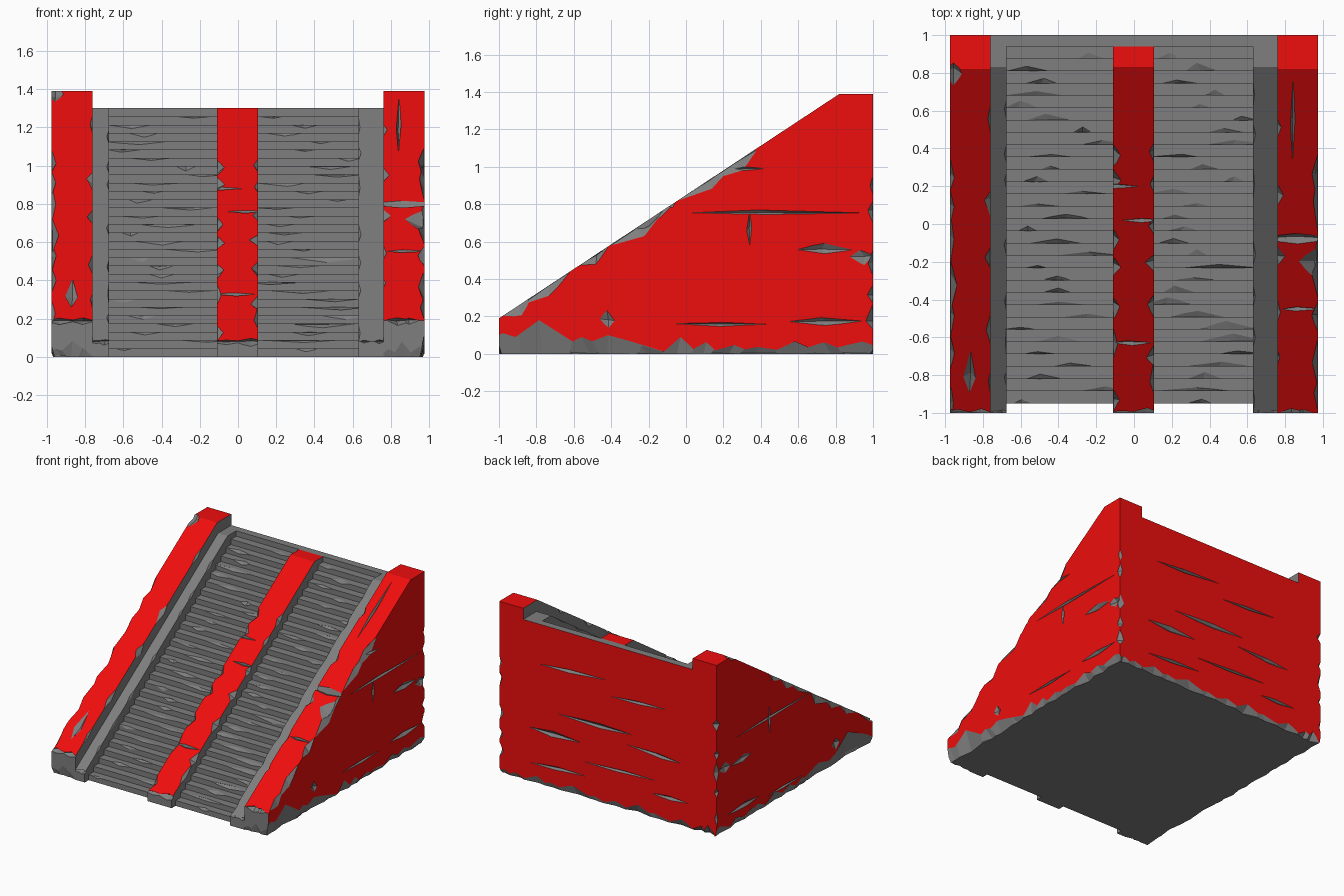
import bpy, bmesh, math, random
from mathutils import Vector, Matrix

if "Cube" in bpy.data.objects:
    bpy.data.objects.remove(bpy.data.objects["Cube"])

random.seed(7)
R = random.uniform


def material(name, col):
    m = bpy.data.materials.new(name)
    m.diffuse_color = (*col, 1)
    m.use_nodes = True
    m.node_tree.nodes["Principled BSDF"].inputs["Base Color"].default_value = m.diffuse_color
    return m


RED = material("red_paint", (0.86, 0.004, 0.004))
GREY = material("bare_stone", (0.21, 0.21, 0.21))


def make_object(name, bm):
    bmesh.ops.recalc_face_normals(bm, faces=bm.faces[:])
    me = bpy.data.meshes.new(name)
    bm.to_mesh(me)
    bm.free()
    me.materials.append(RED)
    me.materials.append(GREY)
    ob = bpy.data.objects.new(name, me)
    bpy.context.collection.objects.link(ob)
    return ob


def prism(name, profile, x0, x1, is_red):
    """Extrude a (y, z) profile along x; is_red picks painted faces by normal."""
    bm = bmesh.new()
    f = bm.faces.new([bm.verts.new((x0, y, z)) for y, z in profile])
    ext = bmesh.ops.extrude_face_region(bm, geom=[f])
    bmesh.ops.translate(bm, vec=(x1 - x0, 0, 0),
                        verts=[g for g in ext["geom"] if isinstance(g, bmesh.types.BMVert)])
    bmesh.ops.recalc_face_normals(bm, faces=bm.faces[:])
    for f in bm.faces:
        f.material_index = 0 if is_red(f.normal) else 1
    return make_object(name, bm)


def chip(bm, loc, size, rot=None):
    """Irregular octahedron used as a chipping tool."""
    M = Matrix.Translation(loc) @ (rot or Matrix.Identity(4))
    v = {}
    for ax in range(3):
        for s in (-1, 1):
            p = Vector([R(-0.15, 0.15) * k for k in size])
            p[ax] = s * size[ax] * R(0.75, 1.2)
            v[ax, s] = bm.verts.new(M @ p)
    for a in (-1, 1):
        for b in (-1, 1):
            for c in (-1, 1):
                bm.faces.new((v[0, a], v[1, b], v[2, c])).material_index = 1


def edge_chips(bm, a, b, n, size):
    """Random chips along an edge; size = (side, along, up)."""
    a, b = Vector(a), Vector(b)
    rot = (b - a).to_track_quat('Y', 'Z').to_matrix().to_4x4()
    for i in range(n):
        k = R(0.5, 1.15)
        chip(bm, a.lerp(b, (i + R(0.2, 0.8)) / n),
             (size[0] * k, size[1] * R(0.6, 1.3), size[2] * k), rot)


def carve(ob, bm):
    cutter = make_object("chip_cutter", bm)
    cutter.hide_render = True
    mod = ob.modifiers.new("chips", 'BOOLEAN')
    mod.operation, mod.solver, mod.use_self = 'DIFFERENCE', 'EXACT', True
    mod.object = cutter
    dg = bpy.context.evaluated_depsgraph_get()
    me = bpy.data.meshes.new_from_object(ob.evaluated_get(dg))
    ob.modifiers.clear()
    if len(me.polygons) > 5:
        ob.data = me
    bpy.data.objects.remove(cutter)


SLOPE = Matrix.Rotation(math.atan(0.66), 4, 'X')

# Side walls: sloped red cheeks with chipped edges, cracks and a worn base
for s, side in ((1, "right"), (-1, "left")):
    wall = prism(side + "_wall", [(-1, 0), (1, 0), (1, 1.39), (0.82, 1.39), (-1, 0.19)],
                 s * 0.76, s * 0.975,
                 lambda n: n.z > 0.3 or n.y > 0.9 or n.x * s > 0.9)
    bm = bmesh.new()
    xo, xi = s * 0.975, s * 0.76
    edge_chips(bm, (xo, -1, 0), (xo, -0.25, 0), 4, (0.05, 0.3, 0.19))
    edge_chips(bm, (xo, -0.3, 0), (xo, 1, 0), 8, (0.03, 0.17, 0.08))
    edge_chips(bm, (xo, -1, 0.19), (xo, 0.4, 1.114), 7, (0.035, 0.16, 0.06))
    edge_chips(bm, (xi, -0.95, 0.22), (xi, 0.7, 1.31), 5, (0.03, 0.08, 0.03))
    edge_chips(bm, (xo, 1, 0.05), (xo, 1, 1.0), 5, (0.04, 0.06, 0.04))
    edge_chips(bm, (xi, -1, 0.19), (xo, -1, 0.19), 2, (0.05, 0.08, 0.03))
    edge_chips(bm, (xi, -1, 0), (xo, -1, 0), 3, (0.02, 0.08, 0.08))
    edge_chips(bm, (xi, 1, 0), (xo, 1, 0), 2, (0.04, 0.1, 0.07))
    # cracks on the outer face: y, z, half length, half height
    for y, z, ly, lz in ((0.45, 0.755, 0.55, 0.014), (0.34, 0.67, 0.014, 0.11),
                         (0.74, 0.56, 0.14, 0.03), (0.94, 0.52, 0.08, 0.045),
                         (0.75, 0.175, 0.26, 0.02), (0.2, 0.16, 0.25, 0.012),
                         (0.3, 0.99, 0.15, 0.014), (-0.42, 0.18, 0.05, 0.05)):
        if s < 0:
            y, z = y - R(0, 0.15), z + R(-0.08, 0.04)
        chip(bm, (xo, y, z), (0.02, ly, lz))
    # worn patches on the sloping top
    if s > 0:
        chip(bm, (0.87, -0.08, 0.797), (0.2, 0.035, 0.03), SLOPE)
        chip(bm, (0.965, -0.2, 0.718), (0.09, 0.12, 0.03), SLOPE)
        chip(bm, (0.84, 0.55, 1.213), (0.016, 0.3, 0.02), SLOPE)
        chip(bm, (0.87, -0.45, 0.553), (0.12, 0.012, 0.02), SLOPE)
    else:
        chip(bm, (-0.87, -0.8, 0.322), (0.035, 0.17, 0.02), SLOPE)
        chip(bm, (-0.95, 0.8, 1.377), (0.05, 0.1, 0.03), SLOPE)
    carve(wall, bm)

# Back wall between the cheeks
back = prism("back_wall", [(0.94, 0), (1, 0), (1, 1.3), (0.94, 1.3)], -0.76, 0.76,
             lambda n: n.y > 0.9)
bm = bmesh.new()
edge_chips(bm, (-0.76, 1, 0), (0.76, 1, 0), 8, (0.03, 0.18, 0.08))
for x, z, lx, lz in ((0.35, 0.99, 0.3, 0.016), (-0.3, 0.9, 0.28, 0.014),
                     (0.1, 0.62, 0.35, 0.02), (-0.45, 0.52, 0.28, 0.018),
                     (0.5, 0.44, 0.24, 0.025), (-0.1, 0.3, 0.3, 0.015),
                     (0.45, 0.17, 0.26, 0.02), (-0.55, 0.2, 0.18, 0.02)):
    chip(bm, (x, 1, z), (lx, 0.02, lz), Matrix.Rotation(R(-0.05, 0.05), 4, 'Y'))
carve(back, bm)

# Sloped stone ledges beside the cheeks
for name, x0, x1, xe in (("left_ledge", -0.76, -0.675, -0.675), ("right_ledge", 0.63, 0.76, 0.63)):
    ledge = prism(name, [(-1, 0), (0.94, 0), (0.94, 1.3), (0.83, 1.3), (-1, 0.08)],
                  x0, x1, lambda n: False)
    bm = bmesh.new()
    edge_chips(bm, (xe, -1, 0.08), (xe, 0.8, 1.28), 7, (0.015, 0.08, 0.02))
    edge_chips(bm, (x0, -1, 0.08), (x1, -1, 0.08), 2, (0.05, 0.05, 0.02))
    carve(ledge, bm)

# Red central rail
rail = prism("centre_rail", [(-1, 0), (0.94, 0), (0.94, 1.3), (0.83, 1.3), (-1, 0.08)],
             -0.11, 0.105, lambda n: n.z > 0.3)
bm = bmesh.new()
for x in (-0.11, 0.105):
    edge_chips(bm, (x, -1, 0.08), (x, 0.5, 1.08), 7, (0.04, 0.08, 0.04))
edge_chips(bm, (-0.11, -1, 0.08), (0.105, -1, 0.08), 2, (0.05, 0.09, 0.03))
for x, y in ((0.04, 0.02), (-0.02, -0.63), (-0.09, 0.2)):
    chip(bm, (x, y, 0.08 + (y + 1) * 0.667), (0.13, 0.015, 0.015), SLOPE)
carve(rail, bm)

# Two flights of worn steps
N = 29
RUN, RISE = 1.89 / N, 1.3 / (N + 1)
steps = [(0.94, 0), (-0.95, 0)]
for i in range(N):
    steps += [(-0.95 + i * RUN, (i + 1) * RISE), (-0.95 + (i + 1) * RUN, (i + 1) * RISE)]
for name, x0, x1 in (("left_steps", -0.675, -0.11), ("right_steps", 0.105, 0.63)):
    flight = prism(name, steps, x0, x1, lambda n: False)
    bm = bmesh.new()
    for i in range(N):
        y, z = -0.95 + i * RUN, (i + 1) * RISE
        lx = R(0.05, 0.2)
        chip(bm, (R(x0 + 0.05, x1 - 0.05), y, z), (lx, R(0.015, 0.04), R(0.01, 0.025)))
    carve(flight, bm)
